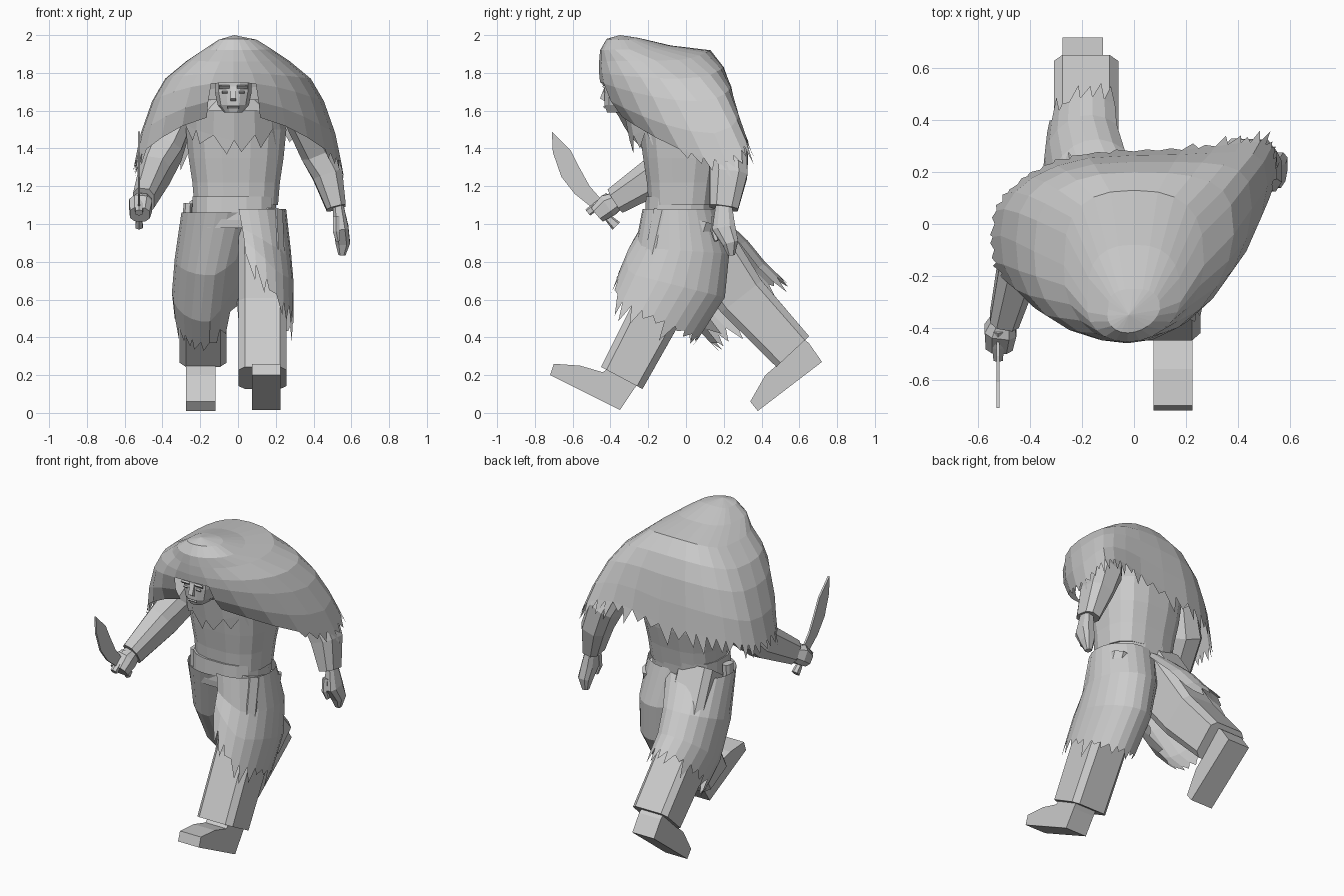
import bpy, bmesh, random
from math import sin, cos, pi, radians
from mathutils import Vector

random.seed(4)
if "Cube" in bpy.data.objects:
    bpy.data.objects.remove(bpy.data.objects["Cube"], do_unlink=True)

grey = bpy.data.materials.new("plain_grey")
grey.use_nodes = True
TONE = (0.6, 0.6, 0.6, 1)
grey.diffuse_color = TONE
grey.node_tree.nodes["Principled BSDF"].inputs["Base Color"].default_value = TONE


def finish(name, bm, closed=True):
    if closed:
        bmesh.ops.recalc_face_normals(bm, faces=bm.faces)
    mesh = bpy.data.meshes.new(name)
    bm.to_mesh(mesh)
    bm.free()
    mesh.materials.append(grey)
    ob = bpy.data.objects.new(name, mesh)
    bpy.context.collection.objects.link(ob)


def bridge(bm, rings, loop=True, skip=None):
    n = len(rings[0])
    for r in range(len(rings) - 1):
        for i in range(n if loop else n - 1):
            j = (i + 1) % n
            if not (skip and skip(r, i)):
                bm.faces.new((rings[r][i], rings[r + 1][i], rings[r + 1][j], rings[r][j]))


def spow(v, p):
    return abs(v) ** p * (1 if v > 0 else -1)


def tube(name, path, radii, sides=8, box=0.7):
    """Capped limb that follows a path, with a rounded-box section."""
    bm = bmesh.new()
    pts = [Vector(p) for p in path]
    rings = []
    for k, p in enumerate(pts):
        d = (pts[min(k + 1, len(pts) - 1)] - pts[max(k - 1, 0)]).normalized()
        u = (Vector((1, 0, 0)) - d * d.x).normalized()
        v = d.cross(u)
        ring = []
        for i in range(sides):
            a = 2 * pi * (i + 0.5) / sides
            ring.append(bm.verts.new(p + u * radii[k][0] * spow(cos(a), box)
                                     + v * radii[k][1] * spow(sin(a), box)))
        rings.append(ring)
    bridge(bm, rings)
    bm.faces.new(rings[0])
    bm.faces.new(rings[-1])
    finish(name, bm)


def body(name, x, levels, sides=16):
    """Stack of ovals about x: height, half width, front y, back y."""
    bm = bmesh.new()
    rings = []
    for z, w, yf, yb in levels:
        ring = []
        for i in range(sides):
            a = 2 * pi * (i + 0.5) / sides
            ring.append(bm.verts.new((x + w * spow(sin(a), 0.75),
                                      (yf + yb) / 2 + (yf - yb) / 2 * spow(cos(a), 0.75), z)))
        rings.append(ring)
    bridge(bm, rings)
    bm.faces.new(rings[0])
    bm.faces.new(rings[-1])
    finish(name, bm)


def prism(name, outline, x0, x1):
    """Side outline (y, z) pushed across x."""
    bm = bmesh.new()
    face = bm.faces.new([bm.verts.new((x0, y, z)) for y, z in outline])
    out = bmesh.ops.extrude_face_region(bm, geom=[face])
    moved = [g for g in out["geom"] if isinstance(g, bmesh.types.BMVert)]
    bmesh.ops.translate(bm, verts=moved, vec=(x1 - x0, 0, 0))
    finish(name, bm)


def tatter(bm, a, b, above, low, high, count):
    """Ragged points that carry on the fall of the cloth past a hem edge."""
    fall = (a.co - above.co).normalized()
    for k in range(count):
        p, q = a.co.lerp(b.co, k / count), a.co.lerp(b.co, (k + 1) / count)
        tip = p.lerp(q, random.uniform(0.2, 0.8)) + fall * random.uniform(low, high)
        bm.faces.new([bm.verts.new(c) for c in (p, tip, q)])


def cloth(name, rings, a0, a1, segs, low, high, reach):
    """Open wrap round a limb. Ring: centre x, y, z, radius x, radius y, tilt."""
    bm = bmesh.new()
    rows = []
    for x, y, z, rx, ry, tilt in rings:
        t = radians(tilt)
        row = []
        for i in range(segs + 1):
            a = radians(a0 + (a1 - a0) * i / segs)
            f = ry * cos(a)
            row.append(bm.verts.new((x + rx * sin(a), y - f * cos(t), z - f * sin(t))))
        rows.append(row)
    # shorten the cloth near its opening
    for i in range(segs + 1):
        for r in rows[1:]:
            r[i].co = rows[0][i].co.lerp(r[i].co, reach(i / segs))
    bridge(bm, rows, loop=False)
    for i in range(segs):
        tatter(bm, rows[-1][i], rows[-1][i + 1], rows[-2][i], low, high, 1)
    finish(name, bm, False)


# Hooded mantle: front, side and back height, half width, front, middle and back y
MANTLE = [(1.98, 1.975, 1.985, .10, -.42, -.33, -.25),
          (1.92, 1.925, 1.945, .18, -.455, -.30, -.08),
          (1.86, 1.865, 1.92, .27, -.46, -.16, .13),
          (1.80, 1.77, 1.83, .385, -.46, -.08, .20),
          (1.75, 1.65, 1.72, .455, -.455, -.02, .24),
          (1.66, 1.48, 1.57, .515, -.42, .03, .265),
          (1.58, 1.335, 1.42, .545, -.36, .05, .28)]
bm = bmesh.new()
N = 24
rows = []
for k, (zf, zs, zb, w, yf, ym, yb) in enumerate(MANTLE):
    drop = max(0, k - 2) / 4
    row = []
    for i in range(N):
        a = 2 * pi * i / N
        c, s = cos(a), sin(a)
        y = ym + (yf - ym) * c if c > 0 else ym + (yb - ym) * abs(c) ** 0.65
        y += drop * s * abs(s) * (0.16 if s > 0 else 0.10)
        z = zs + ((zf if c > 0 else zb) - zs) * c * c
        z += 0.1 * drop ** 2 * max(0, s) * max(0, -c) * 2
        x = w * spow(s, 1 if c > 0 else 0.8) - 0.025 * max(0, c)
        row.append(bm.verts.new((x, y, z)))
    rows.append(row)
bridge(bm, rows, skip=lambda r, i: r >= 4 and i in (0, N - 1))
top = bm.verts.new((-.02, -.35, 2.0))
for i in range(N):
    bm.faces.new((top, rows[0][i], rows[0][(i + 1) % N]))
    if cos(2 * pi * (i + 0.5) / N) < 0.4:
        tatter(bm, rows[-1][i], rows[-1][(i + 1) % N], rows[-2][i], .04, .13, 2)
finish("hooded_mantle", bm, False)

# Head and face
FACE_X = -.025
body("head", FACE_X, [(1.59, .05, -.42, -.25), (1.63, .085, -.435, -.2),
                      (1.70, .10, -.435, -.2), (1.80, .10, -.43, -.2)], 12)
prism("nose", [(-.43, 1.73), (-.455, 1.665), (-.43, 1.65)], FACE_X - .015, FACE_X + .015)
prism("mouth", [(-.43, 1.625), (-.441, 1.622), (-.43, 1.612)], FACE_X - .03, FACE_X + .03)
for side, s in (("left", 1), ("right", -1)):
    prism(side + "_brow", [(-.43, 1.735), (-.444, 1.73), (-.43, 1.715)],
          FACE_X + s * .02, FACE_X + s * .075)
    prism(side + "_eye", [(-.43, 1.705), (-.439, 1.70), (-.43, 1.69)],
          FACE_X + s * .03, FACE_X + s * .06)

# Torso, waistband and ragged collar
body("torso", -.01, [(1.1, .225, -.2, .16), (1.22, .235, -.21, .18), (1.35, .255, -.23, .21),
                     (1.5, .27, -.25, .23), (1.6, .24, -.3, .2), (1.66, .15, -.3, .15)])
body("waistband", -.02, [(.98, .225, -.215, .15), (1.02, .225, -.22, .155),
                         (1.145, .225, -.215, .165)])
cloth("collar", [(-.02, 0, 1.6, .27, .33, 0), (-.02, 0, 1.45, .28, .3, 0)], -70, 70, 6, .06, .1,
      lambda u: 1.05 - 1.1 * abs(u - .5))

# Trousers
tube("left_trouser", [(.12, -.01, 1.04), (.13, -.14, .56), (.13, -.34, .185)],
     [(.12, .17), (.13, .14), (.13, .128)], 8, .35)
tube("right_trouser", [(-.14, .0, 1.04), (-.185, .29, .62), (-.185, .565, .325)],
     [(.12, .17), (.128, .14), (.128, .122)], 8, .35)

# Boots
prism("left_boot", [(-.35, .015), (-.72, .2), (-.70, .26), (-.56, .25), (-.44, .215),
                    (-.36, .28), (-.22, .2), (-.28, .12)], .075, .225)
prism("right_boot", [(.72, .27), (.38, .01), (.34, .06), (.42, .2), (.49, .26),
                     (.48, .36), (.57, .43), (.65, .37)], -.275, -.12)

# Torn skirt halves, one following each thigh
cloth("left_skirt", [(.055, -.035, 1.08, .2, .195, 0), (.09, -.02, .86, .19, .25, -4),
                     (.11, -.07, .68, .185, .285, -14), (.12, -.165, .51, .175, .26, -25)],
      -15, 220, 16, .02, .11, lambda u: min(1, .5 + 2.4 * u))
cloth("right_skirt", [(-.08, -.03, 1.06, .22, .2, 0), (-.145, .10, .82, .19, .245, 22),
                      (-.17, .22, .64, .18, .255, 38), (-.17, .31, .55, .17, .255, 45)],
      70, -215, 18, .02, .12, lambda u: min(1, .58 + 2 * u))
tube("belt_pouch", [(-.265, -.05, 1.11), (-.27, -.05, 1.0)], [(.025, .04)] * 2)

# Arms
tube("left_sleeve", [(.33, .13, 1.58), (.42, .225, 1.39), (.475, .225, 1.26), (.52, .2, 1.085)],
     [(.09, .11), (.095, .11), (.085, .105), (.055, .08)])
tube("left_hand", [(.53, .2, 1.1), (.545, .2, .98), (.555, .235, .9), (.55, .24, .835)],
     [(.03, .045), (.042, .065), (.04, .045), (.02, .02)])
tube("left_thumb", [(.52, .16, 1.04), (.52, .15, .96), (.53, .16, .91)],
     [(.02, .025), (.02, .02), (.012, .012)], 6)
tube("right_sleeve", [(-.33, .02, 1.54), (-.39, -.02, 1.39), (-.44, -.14, 1.27), (-.5, -.37, 1.125)],
     [(.09, .1), (.1, .12), (.085, .11), (.06, .078)])
tube("right_hand", [(-.5, -.35, 1.13), (-.515, -.41, 1.1), (-.52, -.47, 1.05)],
     [(.04, .045), (.065, .065), (.055, .05)])

# Curved short sword
prism("sword_blade", [(-.71, 1.49), (-.705, 1.38), (-.66, 1.25), (-.59, 1.16), (-.49, 1.08),
                      (-.44, 1.12), (-.51, 1.2), (-.565, 1.3), (-.61, 1.39), (-.66, 1.44)],
      -.53, -.518)
tube("sword_guard", [(-.524, -.52, 1.06), (-.524, -.47, 1.1), (-.524, -.41, 1.15)],
     [(.02, .02), (.025, .022), (.02, .02)], 6)
tube("sword_grip", [(-.524, -.48, 1.1), (-.524, -.42, 1.04), (-.524, -.37, .99)],
     [(.016, .018), (.016, .018), (.022, .028)], 6)
